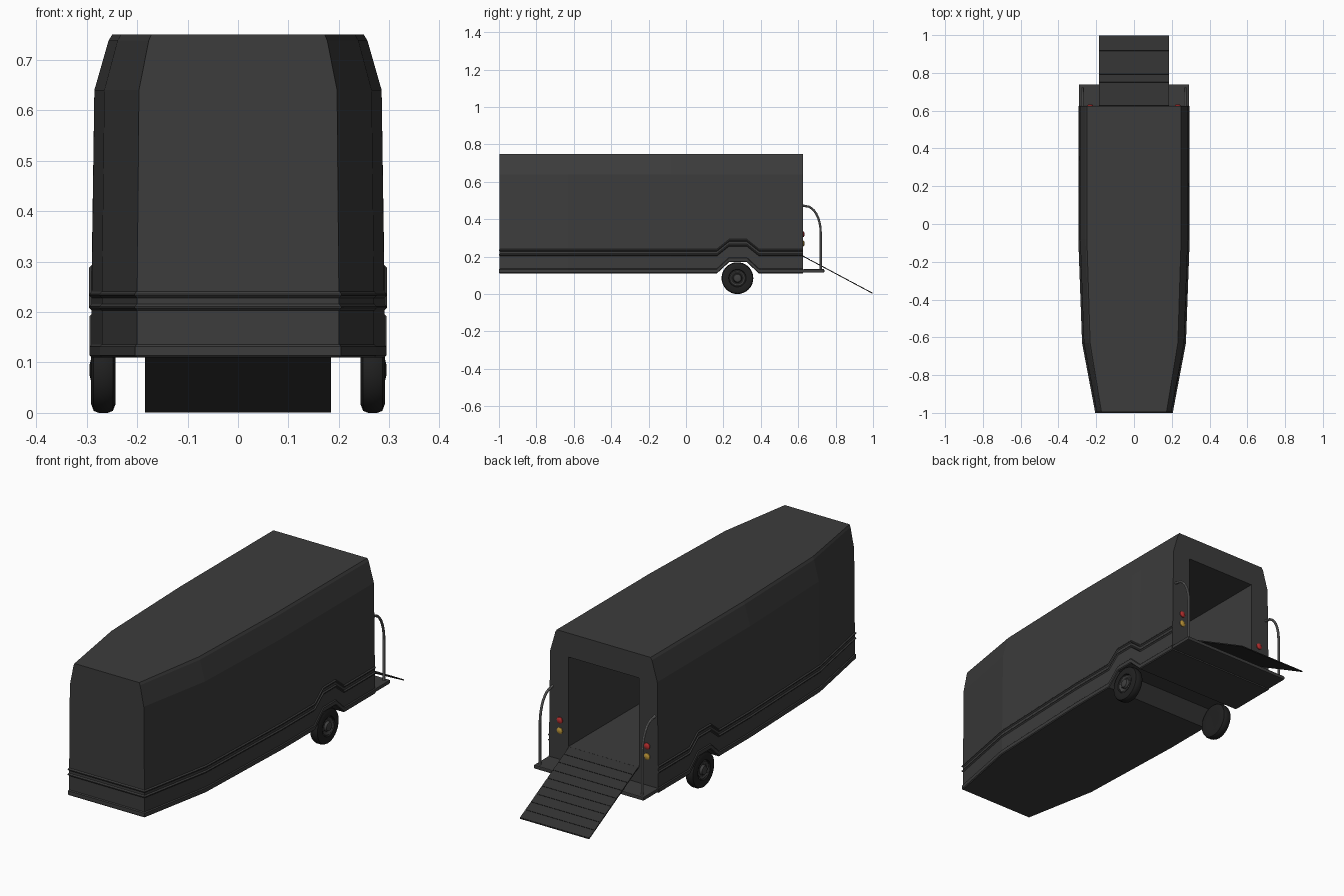
import bpy, bmesh, math
from mathutils import Matrix, Vector

if "Cube" in bpy.data.objects:
    bpy.data.objects.remove(bpy.data.objects["Cube"])


def material(name, r, g, b):
    m = bpy.data.materials.new(name)
    m.diffuse_color = (r, g, b, 1)
    m.use_nodes = True
    m.node_tree.nodes["Principled BSDF"].inputs["Base Color"].default_value = m.diffuse_color
    return m


SHELL = material("shell_grey", .045, .045, .045)
RAMP = material("ramp_grey", .03, .03, .03)
RUBBER = material("rubber", .015, .015, .015)
HUB = material("hub_grey", .05, .05, .05)
STEEL = material("steel", .2, .2, .2)
RED = material("red_lens", .5, .03, .03)
AMBER = material("amber_lens", .5, .3, .04)


def finish(bm, name, mat, smooth=None):
    bmesh.ops.recalc_face_normals(bm, faces=bm.faces[:])
    me = bpy.data.meshes.new(name)
    bm.to_mesh(me)
    bm.free()
    ob = bpy.data.objects.new(name, me)
    bpy.context.collection.objects.link(ob)
    me.materials.append(mat)
    bpy.ops.object.select_all(action='DESELECT')
    ob.select_set(True)
    bpy.context.view_layer.objects.active = ob
    if smooth:
        bpy.ops.object.shade_smooth_by_angle(angle=math.radians(smooth))
    return ob


def loft(name, rings, mat, smooth=None):
    """Skin a row of closed rings and cap both ends."""
    bm = bmesh.new()
    rows = [[bm.verts.new(p) for p in ring] for ring in rings]
    n = len(rows[0])
    for a, b in zip(rows, rows[1:]):
        for i in range(n):
            j = (i + 1) % n
            bm.faces.new((a[i], a[j], b[j], b[i]))
    bm.faces.new(rows[0])
    bm.faces.new(rows[-1][::-1])
    return finish(bm, name, mat, smooth)


def box(name, size, loc, mat, tilt=0, bevel=0):
    bm = bmesh.new()
    bmesh.ops.create_cube(bm, size=1, matrix=Matrix.Diagonal((*size, 1)))
    if bevel:
        bmesh.ops.bevel(bm, geom=bm.edges[:], offset=bevel, segments=2, profile=.5, affect='EDGES')
    bm.transform(Matrix.Translation(loc) @ Matrix.Rotation(tilt, 4, 'X'))
    return finish(bm, name, mat)


def lathe_x(name, profile, centre, side, mat, segs=32):
    """Revolve (x, radius) points around the x direction."""
    rings = []
    for x, r in profile:
        rings.append([(centre[0] + side * x,
                       centre[1] + r * math.cos(2 * math.pi * k / segs),
                       centre[2] + r * math.sin(2 * math.pi * k / segs)) for k in range(segs)])
    return loft(name, rings, mat, 35)


# Plan stations: y, half width, wheel arch factor
STATIONS = [(.625, .29, 0), (.39, .29, 0), (.325, .29, 1), (.23, .29, 1), (.165, .29, 0),
            (-.08, .29, 0), (-.63, .27, 0), (-.996, .20, 0)]
# Body half profile: width factor, z
PROFILE = [(1, .11), (1, .24), (.982, .64), (.885, .738), (.86, .75)]

# Body shell with wheel notch
rings = []
for y, w, arch in STATIONS:
    half = [(w * f, z + (.06 * arch if i == 0 else .05 * arch if i == 1 else 0))
            for i, (f, z) in enumerate(PROFILE)]
    rings.append([(x, y, z) for x, z in half] + [(-x, y, z) for x, z in half[::-1]])
body = loft("trailer_body", rings, SHELL)

# Cargo space opened through the rear wall
cutter = box("cargo_cutter", (.374, 1.66, .43), (0, -.14, .42), SHELL)
cutter.hide_render = True
mod = body.modifiers.new("cargo_space", 'BOOLEAN')
mod.operation = 'DIFFERENCE'
mod.solver = 'EXACT'
mod.object = cutter
bpy.context.view_layer.objects.active = body
bpy.ops.object.modifier_apply(modifier=mod.name)
bpy.data.objects.remove(cutter)


# Moulding strips round the sides and front
def strip(name, zlo, zhi, lift, out=.004):
    section = [(-.012, zlo), (0, zlo), (out, zlo + out), (out, zhi - out), (0, zhi), (-.012, zhi)]
    path = [(1, *s) for s in STATIONS] + [(-1, *s) for s in STATIONS[::-1]]
    rows = []
    for side, y, w, arch in path:
        front = y < -.9
        rows.append([(side * (w + o), y - (o if front else 0), z + lift * arch) for o, z in section])
    loft(name, rows, SHELL)


strip("belt_moulding_upper", .228, .241, .052, .005)
strip("belt_moulding_lower", .203, .216, .052, .005)
strip("skirt_moulding", .11, .136, .06)

# Rear step
box("rear_step", (.584, .115, .018), (0, .682, .124), SHELL, bevel=.004)

# Loading ramp with slats
angle = math.atan2(.2, .375)
length = math.hypot(.2, .375)
box("ramp_panel", (.368, length, .003), (0, .811, .1025), RAMP, -angle)
along = Vector((0, math.cos(angle), -math.sin(angle)))
for i in range(9):
    pos = Vector((0, .811, .1045)) + along * ((i - 4) * length / 9)
    box("ramp_slat", (.368, length / 9 - .004, .004), pos, RAMP, -angle)

TYRE = [(-.022, .045), (-.024, .068), (-.019, .081), (-.009, .085), (.009, .085),
        (.019, .081), (.024, .068), (.022, .047), (.014, .043)]
HUBCAP = [(-.02, .046), (.015, .046), (.018, .040), (.014, .034), (.014, .024), (.025, .02), (.027, .012)]
for side in (-1, 1):
    # Wheels
    c = (side * .267, .275, .085)
    lathe_x("tyre", TYRE, c, side, RUBBER)
    lathe_x("wheel_hub", HUBCAP, c, side, HUB)

    # Bent grab rails
    pts = [(.615, .475), (.64, .47)]
    pts += [(.64 + .08 * math.sin(a), .33 + .14 * math.cos(a))
            for a in [math.pi / 2 * k / 8 for k in range(1, 9)]]
    pts.append((.72, .13))
    rows = []
    for i, p in enumerate(pts):
        a, b = pts[max(i - 1, 0)], pts[min(i + 1, len(pts) - 1)]
        t = Vector((b[0] - a[0], b[1] - a[1])).normalized()
        rows.append([(side * .272 + .006 * math.cos(k * math.pi / 4),
                      p[0] - t.y * .006 * math.sin(k * math.pi / 4),
                      p[1] + t.x * .006 * math.sin(k * math.pi / 4)) for k in range(8)])
    loft("grab_rail", rows, STEEL, 40)

    # Tail lights
    for name, z, mat in (("brake_light", .32, RED), ("indicator_light", .27, AMBER)):
        rows = [[(side * .232 + r * math.cos(k * math.pi / 8), y, z + r * math.sin(k * math.pi / 8))
                 for k in range(16)] for y, r in ((.62, .015), (.629, .015), (.633, .009))]
        loft(name, rows, mat, 40)
